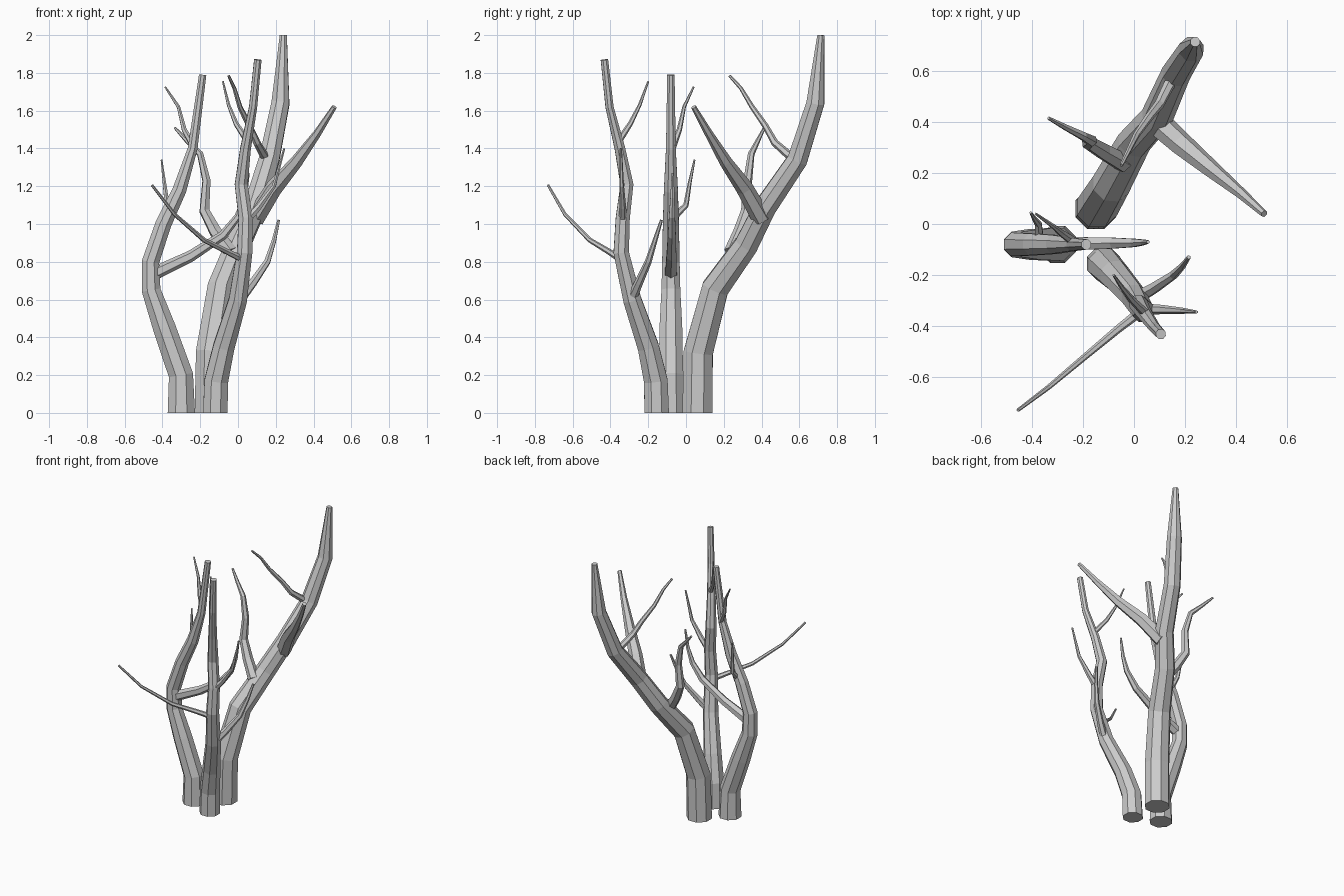
import bpy, bmesh, math
from mathutils import Vector


def limb(name, path, sides=6, grounded=False):
    """Tapered faceted tube through (x, y, z, radius) stations."""
    pts = [Vector(p[:3]) for p in path]
    n = len(pts)
    dirs = [(pts[i + 1] - pts[i]).normalized() for i in range(n - 1)]
    tans = [dirs[0]] + [(dirs[i] + dirs[i + 1]).normalized() for i in range(n - 2)] + [dirs[-1]]
    if grounded:
        tans[0] = Vector((0, 0, 1))
    ref = Vector((1, 0, 0)) if abs(tans[0].x) < 0.9 else Vector((0, 1, 0))
    bm = bmesh.new()
    rings = []
    for p, t, s in zip(pts, tans, path):
        ref = (ref - t * ref.dot(t)).normalized()
        side = t.cross(ref)
        angles = [2 * math.pi * (k + 0.5) / sides for k in range(sides)]
        rings.append([bm.verts.new(p + s[3] * (ref * math.cos(a) + side * math.sin(a))) for a in angles])
    for a, b in zip(rings, rings[1:]):
        for k in range(sides):
            j = (k + 1) % sides
            bm.faces.new((a[k], a[j], b[j], b[k]))
    bm.faces.new(rings[0][::-1])
    bm.faces.new(rings[-1])
    mesh = bpy.data.meshes.new(name)
    bm.to_mesh(mesh)
    bm.free()
    bpy.context.collection.objects.link(bpy.data.objects.new(name, mesh))


def branch(name, pts, r0, r1):
    """Branch with radius easing evenly from r0 to r1."""
    m = len(pts) - 1
    limb(name, [(*p, r0 + (r1 - r0) * i / m) for i, p in enumerate(pts)])


# Three trunks
limb("back_trunk", [
    (-.15, .06, 0, .086), (-.145, .065, .32, .084), (-.09, .155, .66, .077),
    (.00, .32, .89, .068), (.09, .42, 1.09, .064), (.165, .59, 1.34, .058),
    (.225, .685, 1.64, .051), (.24, .714, 2.0, .02)], 8, True)
limb("left_trunk", [
    (-.30, -.08, 0, .078), (-.302, -.08, .2, .07), (-.39, -.08, .45, .065),
    (-.46, -.08, .65, .054), (-.463, -.08, .8, .05), (-.395, -.08, 1.0, .046),
    (-.31, -.08, 1.18, .04), (-.24, -.08, 1.4, .028), (-.187, -.08, 1.79, .021)], 8, True)
limb("front_trunk", [
    (-.12, -.155, 0, .07), (-.115, -.16, .17, .068), (-.075, -.2, .35, .061),
    (.0, -.285, .6, .052), (.035, -.343, .85, .044), (.04, -.335, 1.03, .04),
    (.017, -.313, 1.21, .037), (.04, -.35, 1.4, .03), (.08, -.405, 1.62, .023),
    (.105, -.432, 1.87, .021)], 8, True)

# Branches of the back trunk
limb("back_large_branch", [
    (.09, .40, 1.03, .052), (.19, .31, 1.19, .046), (.31, .21, 1.33, .034),
    (.42, .12, 1.48, .022), (.51, .04, 1.62, .014)])
branch("back_upper_branch", [
    (.14, .55, 1.36), (.10, .47, 1.43), (.06, .42, 1.52), (.01, .35, 1.62),
    (-.02, .29, 1.72), (-.05, .23, 1.785)], .023, .007)
branch("back_lower_branch", [
    (-.04, .24, .85), (-.12, .285, .96), (-.178, .32, 1.07), (-.167, .327, 1.23),
    (-.2, .345, 1.37), (-.27, .38, 1.44), (-.335, .415, 1.51)], .04, .007)

# Branches of the left trunk
branch("left_large_branch", [
    (-.44, -.08, .74), (-.25, -.077, .83), (-.08, -.075, .94), (0, -.074, 1.04),
    (.035, -.072, 1.14), (.055, -.07, 1.27)], .036, .007)
branch("left_middle_branch", [
    (-.37, -.07, 1.03), (-.375, 0, 1.1), (-.39, .02, 1.22), (-.405, .045, 1.34)], .02, .005)
branch("left_upper_branch", [
    (-.235, -.07, 1.41), (-.285, -.035, 1.5), (-.315, -.01, 1.62), (-.385, .04, 1.725)], .019, .005)

# Branches of the front trunk
branch("front_long_branch", [
    (.03, -.34, .81), (-.06, -.41, .855), (-.18, -.51, .915), (-.335, -.64, 1.05),
    (-.455, -.73, 1.205)], .019, .007)
branch("front_low_branch", [
    (.01, -.29, .6), (.08, -.25, .69), (.155, -.2, .8), (.19, -.165, .91),
    (.215, -.13, 1.02)], .028, .008)
branch("front_middle_branch", [
    (.03, -.335, 1.0), (.11, -.335, 1.09), (.19, -.34, 1.2), (.245, -.345, 1.4)], .024, .006)
branch("front_upper_branch", [
    (.05, -.355, 1.44), (-.01, -.295, 1.53), (-.05, -.245, 1.63), (-.08, -.2, 1.755)], .018, .005)
